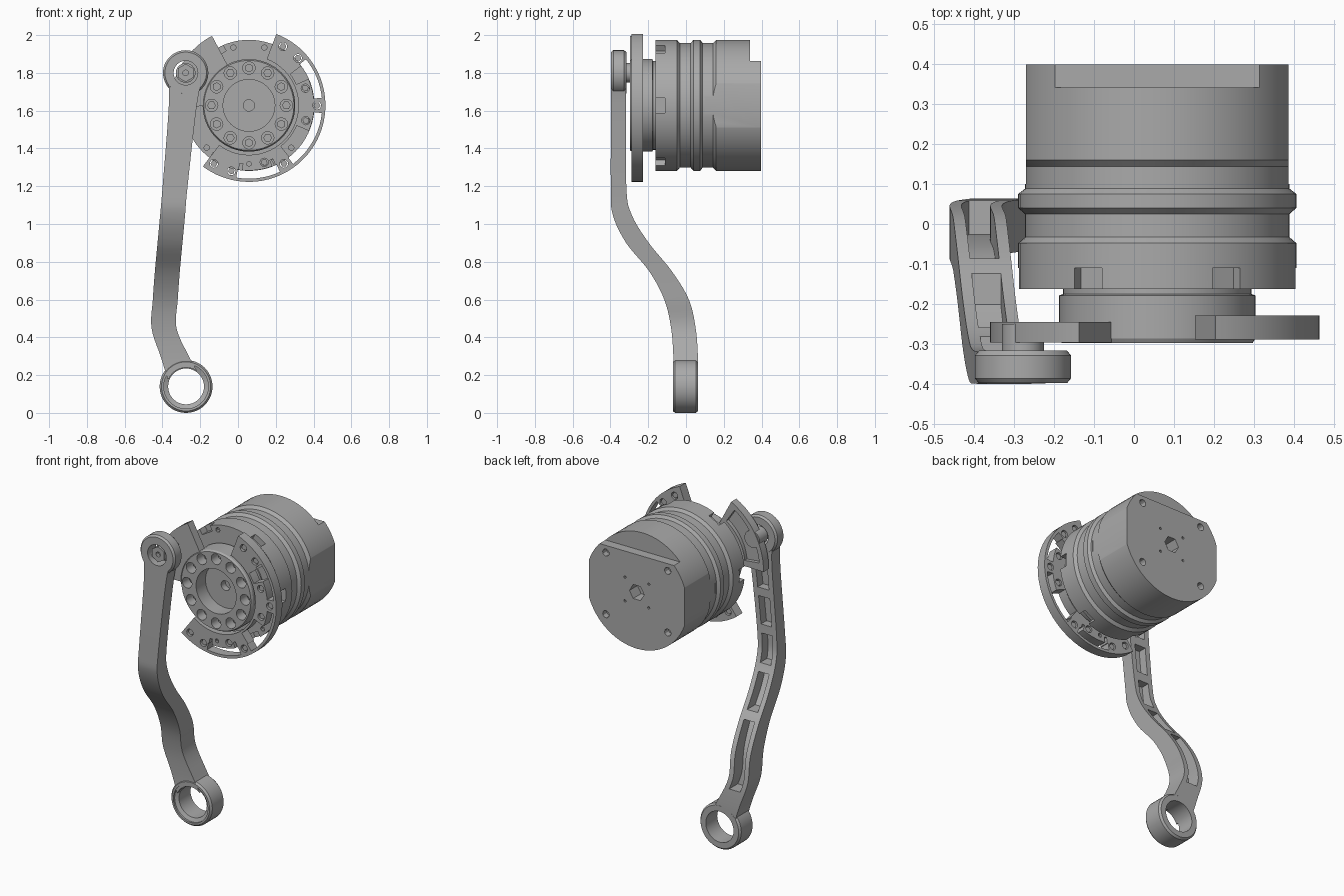
import bpy, bmesh
from math import sin, cos, pi, radians
from mathutils import Vector

cube = bpy.data.objects.get("Cube")
if cube:
    bpy.data.objects.remove(cube)

CX, CZ = 0.058, 1.628        # motor axis
PX, PZ = -0.277, 1.80        # upper arm joint
RX, RZ = -0.275, 0.14        # lower arm joint

grey = bpy.data.materials.new("machined_grey")
grey.use_nodes = True
grey.diffuse_color = (0.4, 0.4, 0.4, 1)
grey.node_tree.nodes["Principled BSDF"].inputs["Base Color"].default_value = (0.4, 0.4, 0.4, 1)
parts = []


def polar(r, deg, cx=CX, cz=CZ):
    a = radians(deg)
    return cx + r * cos(a), cz + r * sin(a)


def circle(cx, cz, r, n=24, start=0):
    return [polar(r, start + 360 * i / n, cx, cz) for i in range(n)]


def sector(r0, r1, a0, a1):
    n = max(3, int(abs(a1 - a0) / 4))
    angles = [a0 + (a1 - a0) * i / n for i in range(n + 1)]
    return [polar(r1, a) for a in angles] + [polar(r0, a) for a in reversed(angles)]


def box_outline(x0, x1, z0, z1):
    return [(x0, z0), (x1, z0), (x1, z1), (x0, z1)]


def loft(bm, rings, capped=True):
    loops = [[bm.verts.new(p) for p in ring] for ring in rings]
    n = len(loops[0])
    for a, b in zip(loops, loops[1:]):
        for i in range(n):
            bm.faces.new((a[i], a[(i + 1) % n], b[(i + 1) % n], b[i]))
    if capped:
        bm.faces.new(loops[0])
        bm.faces.new(loops[-1])


def prism(bm, outline, y0, y1):
    loft(bm, [[(x, y, z) for x, z in outline] for y in (y0, y1)])


def lathe(bm, profile, cx, cz, n=64):
    # Closed rings follow the profile; open ends are capped
    loft(bm, [[(x, y, z) for x, z in circle(cx, cz, r, n)] for r, y in profile])


def make(name, bm):
    bmesh.ops.recalc_face_normals(bm, faces=bm.faces)
    mesh = bpy.data.meshes.new(name)
    bm.to_mesh(mesh)
    bm.free()
    mesh.materials.append(grey)
    obj = bpy.data.objects.new(name, mesh)
    bpy.context.collection.objects.link(obj)
    parts.append(obj)
    return obj


def cut(obj, bm):
    # Subtract the cutter, bake the result and drop the cutter
    tool = make("cutter", bm)
    parts.remove(tool)
    tool.hide_render = True
    mod = obj.modifiers.new("cut", 'BOOLEAN')
    mod.operation, mod.solver, mod.object = 'DIFFERENCE', 'EXACT', tool
    deps = bpy.context.evaluated_depsgraph_get()
    baked = bpy.data.meshes.new_from_object(obj.evaluated_get(deps))
    obj.modifiers.clear()
    obj.data = baked
    bpy.data.objects.remove(tool)


# Motor housing with two grooves
bm = bmesh.new()
lathe(bm, [(0.347, -0.162), (0.347, -0.048), (0.33, -0.033), (0.33, 0.025), (0.347, 0.04),
           (0.347, 0.075), (0.33, 0.088), (0.33, 0.143), (0.347, 0.16), (0.347, 0.398)], CX, CZ, 72)
motor = make("motor_housing", bm)

# Side flats and the stepped top at the rear
bm = bmesh.new()
for s in (-1, 1):
    prism(bm, box_outline(CX + s * 0.327, CX + s * 0.5, CZ - 0.3, CZ + 0.2), 0.1, 0.5)
prism(bm, box_outline(CX - 0.3, CX + 0.3, 1.863, 2.1), 0.34, 0.5)
cut(motor, bm)

# Rim notches, face holes and rear screw holes
bm = bmesh.new()
for a in range(0, 360, 60):
    u = Vector((cos(radians(a)), sin(radians(a))))
    v = Vector((-u.y, u.x)) * 0.04
    c = Vector((CX, CZ))
    prism(bm, [c + u * 0.31 - v, c + u * 0.4 - v, c + u * 0.4 + v, c + u * 0.31 + v], -0.2, -0.11)
for a in range(15, 360, 30):
    prism(bm, circle(*polar(0.317, a), 0.014, 10), -0.2, -0.13)
for a in (42, 138, 222, 318):
    prism(bm, circle(*polar(0.285, a), 0.022, 12), 0.36, 0.5)
    prism(bm, circle(*polar(0.11, a), 0.008, 8), 0.37, 0.5)
prism(bm, circle(CX, CZ, 0.05, 6), 0.32, 0.5)
cut(motor, bm)

# Output hub with central bore and ring of bolt holes
bm = bmesh.new()
lathe(bm, [(0.235, -0.155), (0.235, -0.175), (0.245, -0.178), (0.245, -0.285), (0.238, -0.297)], CX, CZ)
hub = make("output_hub", bm)
bm = bmesh.new()
prism(bm, circle(CX, CZ, 0.137, 48), -0.4, -0.205)
for a in range(0, 360, 30):
    prism(bm, circle(*polar(0.198, a), 0.033, 14), -0.4, -0.215)
cut(hub, bm)
bm = bmesh.new()
prism(bm, circle(CX, CZ, 0.03, 20), -0.3, -0.165)
cut(hub, bm)
bm = bmesh.new()
for a in range(0, 360, 30):
    prism(bm, circle(*polar(0.198, a), 0.023, 6, a), -0.245, -0.21)
make("hub_bolts", bm)

# Outer arc bracket with windows and bolt holes
bm = bmesh.new()
prism(bm, sector(0.262, 0.405, -127, 69), -0.288, -0.228)
arc = make("arc_bracket", bm)
windows = [(0.345, 0.388, 6, 39), (0.345, 0.388, -53, -6), (0.345, 0.388, -100, -65)]
notches = [(0.275, 0.35, 24, 37), (0.275, 0.35, -52, -23), (0.31, 0.35, -69, -66), (0.31, 0.35, -99, -96)]
for group in (windows, notches):
    bm = bmesh.new()
    for w in group:
        prism(bm, sector(*w), -0.35, -0.15)
    cut(arc, bm)
bolts = [(0.36, a) for a in (60, 44, 0, -59, -105, -121)] + [(0.312, a) for a in (17, -15, -75)]
bm = bmesh.new()
for r, a in bolts:
    prism(bm, circle(*polar(r, a), 0.022, 12), -0.35, -0.15)
prism(bm, circle(*polar(0.31, -90), 0.012, 10), -0.35, -0.15)
cut(arc, bm)
bm = bmesh.new()
for r, a in bolts:
    prism(bm, circle(*polar(r, a), 0.018, 6, a), -0.278, -0.235)
make("bracket_bolts", bm)

# Crank plate carrying the arm joint, with a recessed back
bm = bmesh.new()
prism(bm, sector(0.242, 0.417, 118, 181), -0.296, -0.245)
crank = make("crank_plate", bm)
bm = bmesh.new()
prism(bm, sector(0.29, 0.39, 124, 174), -0.268, -0.2)
cut(crank, bm)

# Joint pin and its hex nut
bm = bmesh.new()
lathe(bm, [(0.052, -0.25), (0.052, -0.33), (0.03, -0.335), (0.03, -0.345)], PX, PZ, 24)
make("joint_pin", bm)
bm = bmesh.new()
prism(bm, circle(PX, PZ, 0.048, 6, 30), -0.385, -0.345)
nut = make("joint_nut", bm)
bm = bmesh.new()
prism(bm, circle(PX, PZ, 0.015, 12), -0.4, -0.36)
cut(nut, bm)

# Curved arm: stations of z, x, y, width, thickness
stations = [(1.8, -0.277, -0.357, 0.2, 0.08), (1.65, -0.29, -0.357, 0.15, 0.08),
            (1.2, -0.333, -0.357, 0.132, 0.082), (1.05, -0.346, -0.338, 0.132, 0.1),
            (0.9, -0.36, -0.257, 0.132, 0.12), (0.75, -0.374, -0.135, 0.132, 0.12),
            (0.6, -0.385, -0.05, 0.132, 0.13), (0.45, -0.392, -0.014, 0.132, 0.13),
            (0.3, -0.335, -0.002, 0.15, 0.13), (0.18, -0.282, -0.002, 0.18, 0.13)]
stations = [Vector(s) for s in stations]


def arm_path(t):
    # Smooth curve through the stations
    i = min(int(t), len(stations) - 2)
    f = t - i
    p0, p1, p2, p3 = (stations[max(0, min(k, len(stations) - 1))] for k in range(i - 1, i + 3))
    return 0.5 * (2 * p1 + (p2 - p0) * f + (2 * p0 - 5 * p1 + 4 * p2 - p3) * f ** 2
                  + (3 * p1 - p0 - 3 * p2 + p3) * f ** 3)


def arm_loft(bm, t0, t1, width, front, back, steps):
    rings = []
    for k in range(steps + 1):
        z, x, y, w, d = arm_path(t0 + (t1 - t0) * k / steps)
        h, f, b = w * width / 2, y + d * front, y + d * back
        rings.append([(x - h, f, z), (x + h, f, z), (x + h, b, z), (x - h, b, z)])
    loft(bm, rings)


bm = bmesh.new()
arm_loft(bm, 0, len(stations) - 1, 1, -0.5, 0.5, 45)
arm = make("curved_arm", bm)

# Weight-saving pockets along the back, clear of both joints
bm = bmesh.new()
for t0, t1 in ((1.05, 1.4), (1.5, 1.85), (2.0, 3.1), (3.4, 4.6), (4.9, 7.4)):
    arm_loft(bm, t0, t1, 0.55, -0.15, 1.2, 12)
prism(bm, circle(PX, PZ, 0.064, 32), -0.6, -0.2)
prism(bm, circle(RX, RZ, 0.1, 32), -0.2, 0.2)
cut(arm, bm)

# Joint eyes at both ends of the arm
for name, x, z, r, hole, y0, y1 in (("upper_eye", PX, PZ, 0.12, 0.064, -0.397, -0.316),
                                    ("lower_eye", RX, RZ, 0.14, 0.095, -0.07, 0.064)):
    bm = bmesh.new()
    lathe(bm, [(r - 0.01, y0), (r, y0 + 0.012), (r, y1 - 0.012), (r - 0.01, y1)], x, z, 48)
    eye = make(name, bm)
    bm = bmesh.new()
    if name == "lower_eye":
        lathe(bm, [(0.118, y0 - 0.02), (0.118, y0 + 0.012), (hole, y0 + 0.022), (hole, y1 + 0.02)], x, z, 36)
    else:
        prism(bm, circle(x, z, hole, 32), y0 - 0.1, y1 + 0.1)
    cut(eye, bm)

# Smooth the round walls, keep edges sharp
for obj in bpy.context.view_layer.objects:
    obj.select_set(obj in parts)
bpy.context.view_layer.objects.active = parts[0]
bpy.ops.object.shade_smooth_by_angle(angle=radians(30))
